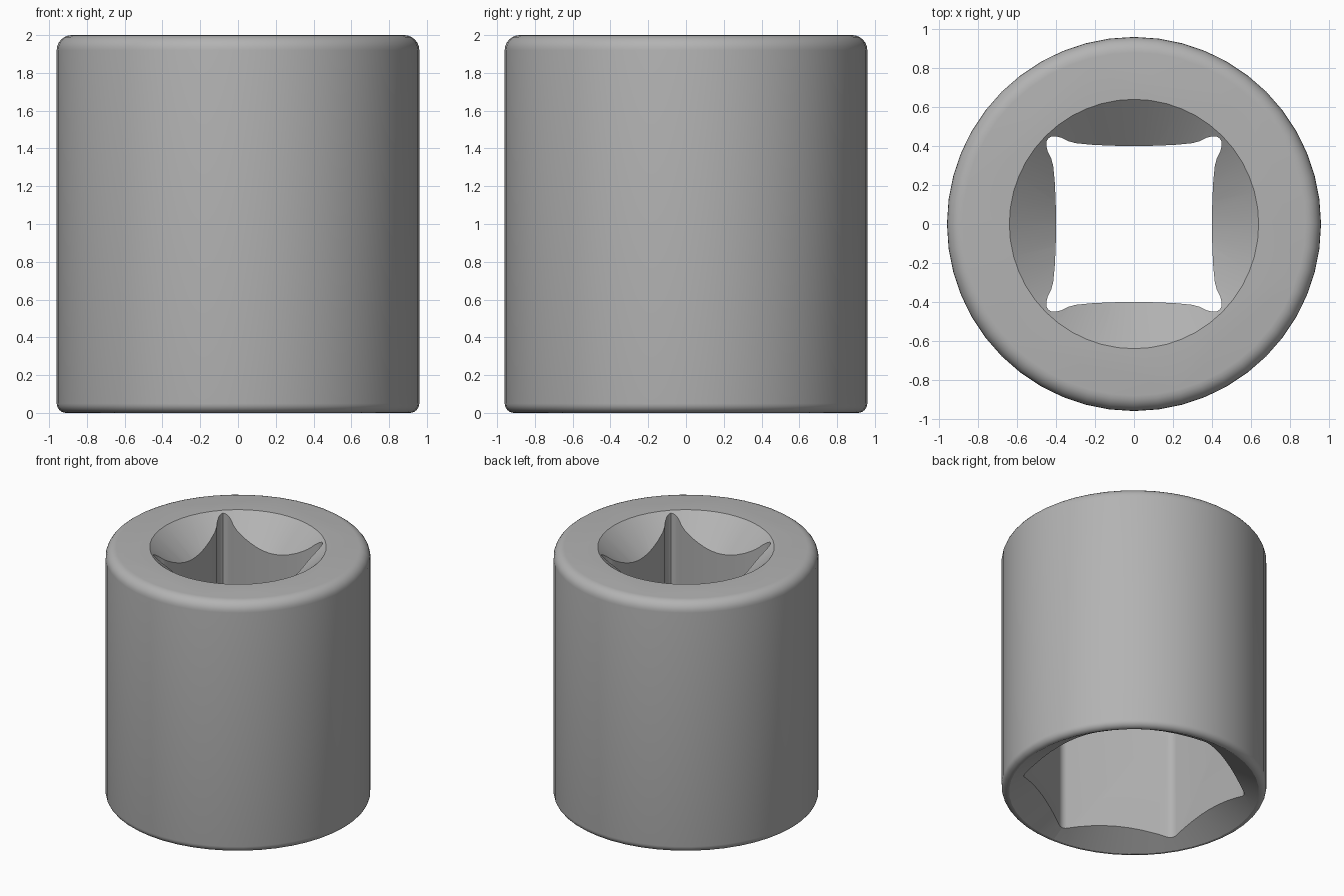
import bpy, bmesh
from math import sin, cos, pi, radians

if "Cube" in bpy.data.objects:
    bpy.data.objects.remove(bpy.data.objects["Cube"])

SEG = 48


def finish(name, bm):
    bmesh.ops.remove_doubles(bm, verts=bm.verts, dist=1e-6)
    bmesh.ops.recalc_face_normals(bm, faces=bm.faces)
    mesh = bpy.data.meshes.new(name)
    bm.to_mesh(mesh)
    bm.free()
    ob = bpy.data.objects.new(name, mesh)
    bpy.context.collection.objects.link(ob)
    return ob


def loft(name, rings):
    """Closed solid through equally sized rings of points."""
    bm = bmesh.new()
    loops = [[bm.verts.new(p) for p in ring] for ring in rings]
    n = len(loops[0])
    for a, b in zip(loops, loops[1:]):
        for i in range(n):
            j = (i + 1) % n
            bm.faces.new((a[i], a[j], b[j], b[i]))
    bm.faces.new(loops[0][::-1])
    bm.faces.new(loops[-1])
    return finish(name, bm)


def lathe(name, profile):
    return loft(name, [[(r * cos(2 * pi * i / SEG), r * sin(2 * pi * i / SEG), z)
                        for i in range(SEG)] for r, z in profile])


def prism(name, outline, z0, z1):
    return loft(name, [[(x, y, z) for x, y in outline] for z in (z0, z1)])


def fillet(r, z, rad, a0, a1, steps=6):
    return [(r + rad * cos(radians(a0 + (a1 - a0) * i / steps)),
             z + rad * sin(radians(a0 + (a1 - a0) * i / steps))) for i in range(steps + 1)]


# Outer body with rounded top and bottom edges
R = 0.96
body = lathe("socket_body", fillet(R - 0.05, 0.05, 0.05, -90, 0)
             + fillet(R - 0.08, 1.92, 0.08, 0, 90))

# Hexagonal nut recess with rounded corners
apothem, rad = 0.71, 0.07
c = (apothem - rad) / cos(pi / 6)
hexagon = []
for k in range(6):
    a = radians(30 + 60 * k)
    for d in (-30, -20, -10, 0, 10, 20, 30):
        hexagon.append((c * cos(a) + rad * cos(a + radians(d)),
                        c * sin(a) + rad * sin(a + radians(d))))
hex_cut = prism("hex_cutter", hexagon, -0.2, 1.0)

# Square drive hole: bowed walls and relieved corners
half = [(0.40, 0), (0.402, 0.12), (0.407, 0.22), (0.415, 0.30), (0.426, 0.34),
        (0.442, 0.37), (0.450, 0.40), (0.448, 0.425)]
side = [(x, -y) for x, y in half[:0:-1]] + half + [(0.440, 0.440)]
square = []
for k in range(4):
    s, t = round(sin(k * pi / 2)), round(cos(k * pi / 2))
    square += [(x * t - y * s, x * s + y * t) for x, y in side]
square_cut = prism("square_cutter", square, 0.8, 2.2)

# Conical lead-ins at both ends
top_cone = lathe("top_lead_in_cutter", [(0.30, 2 - 0.34 * 0.85), (0.74, 2.085)])
low_cone = lathe("bottom_lead_in_cutter", [(0.905 + 0.1, -0.1 * 0.577), (0.60, 0.305 * 0.577)])

bpy.context.view_layer.objects.active = body
for cutter in (hex_cut, square_cut, top_cone, low_cone):
    mod = body.modifiers.new("cut", 'BOOLEAN')
    mod.operation = 'DIFFERENCE'
    mod.solver = 'EXACT'
    mod.object = cutter
    bpy.ops.object.modifier_apply(modifier=mod.name)
    bpy.data.objects.remove(cutter)

# Dark steel colour
steel = bpy.data.materials.new("dark_steel")
steel.diffuse_color = (0.45, 0.45, 0.45, 1)
steel.use_nodes = True
steel.node_tree.nodes["Principled BSDF"].inputs["Base Color"].default_value = steel.diffuse_color
body.data.materials.clear()
body.data.materials.append(steel)

body.select_set(True)
bpy.ops.object.shade_smooth_by_angle(angle=radians(25))
